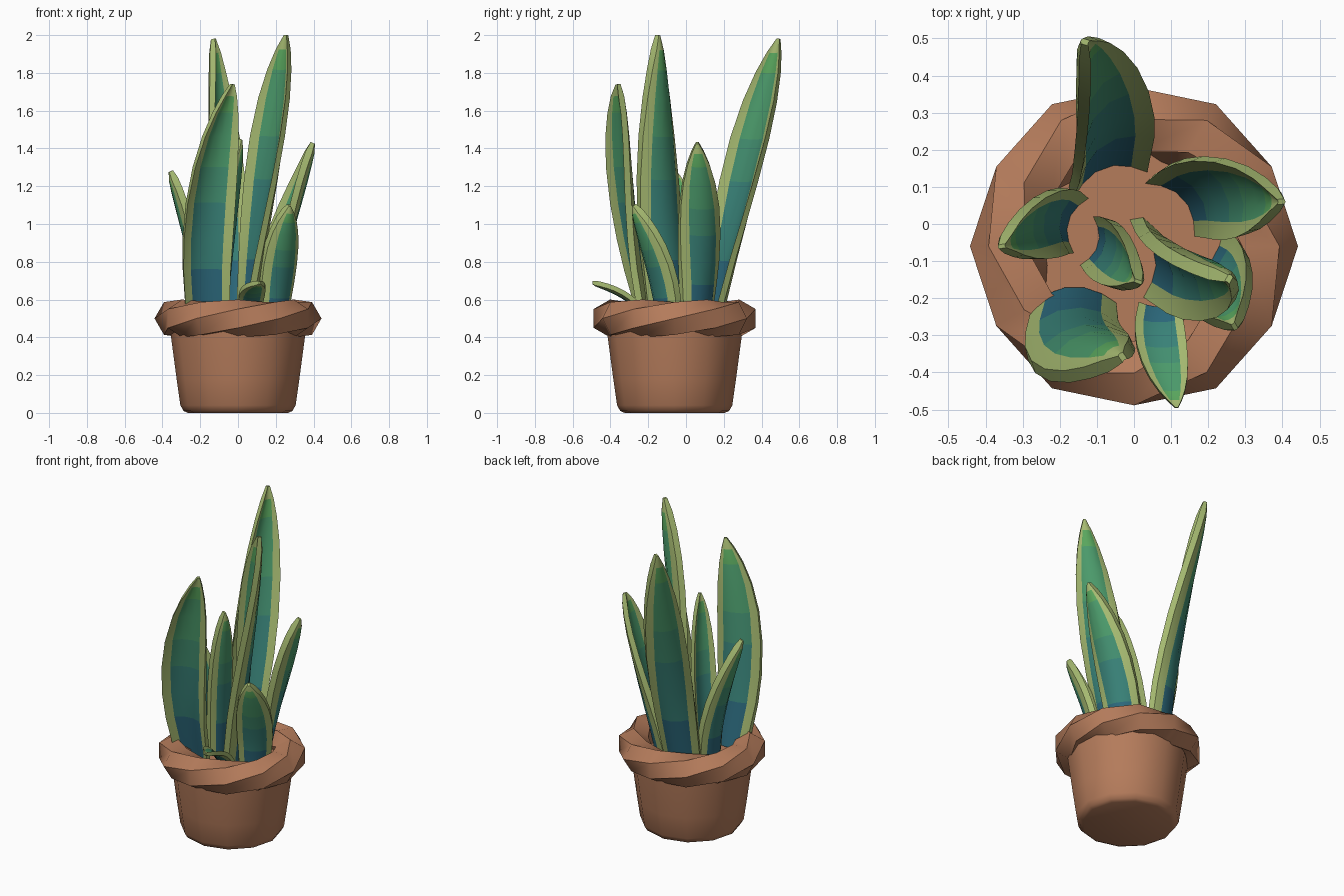
import bpy, bmesh, math
from mathutils import Vector

if "Cube" in bpy.data.objects:
    bpy.data.objects.remove(bpy.data.objects["Cube"])

PY = -0.06      # pot centre in y
SIDES = 12


def mat(name, r, g, b):
    m = bpy.data.materials.new(name)
    m.diffuse_color = (r, g, b, 1)
    m.use_nodes = True
    m.node_tree.nodes["Principled BSDF"].inputs["Base Color"].default_value = m.diffuse_color
    return m


TERRACOTTA = mat("terracotta", 0.46, 0.20, 0.105)
LEAF_MATS = [mat("leaf_margin_light_green", 0.38, 0.49, 0.165),
             mat("leaf_base_blue", 0.025, 0.14, 0.20),
             mat("leaf_lower_teal", 0.04, 0.22, 0.185),
             mat("leaf_middle_green", 0.055, 0.27, 0.16),
             mat("leaf_upper_green", 0.07, 0.32, 0.145),
             mat("leaf_tip_green", 0.10, 0.38, 0.11)]


def finish(name, bm, mats, smooth):
    bmesh.ops.recalc_face_normals(bm, faces=bm.faces)
    me = bpy.data.meshes.new(name)
    bm.to_mesh(me)
    bm.free()
    for m in mats:
        me.materials.append(m)
    ob = bpy.data.objects.new(name, me)
    bpy.context.collection.objects.link(ob)
    bpy.ops.object.select_all(action='DESELECT')
    ob.select_set(True)
    bpy.context.view_layer.objects.active = ob
    bpy.ops.object.shade_smooth_by_angle(angle=math.radians(smooth))
    return ob


def ring_point(i, r, z):
    a = 2 * math.pi * i / SIDES
    return Vector((r * math.cos(a), PY + r * math.sin(a), z))


# Pot body: lathed profile with rounded foot, capped by the soil level
bm = bmesh.new()
profile = [(0.265, 0), (0.288, 0.01), (0.305, 0.04), (0.325, 0.18), (0.357, 0.42), (0.36, 0.48)]
rings = [[bm.verts.new(ring_point(i, r, z)) for i in range(SIDES)] for r, z in profile]
for a, b in zip(rings, rings[1:]):
    for i in range(SIDES):
        j = (i + 1) % SIDES
        bm.faces.new((a[i], a[j], b[j], b[i]))
bm.faces.new(rings[0])
bm.faces.new(rings[-1])
finish("pot_body", bm, [TERRACOTTA], 50)

# Rim: hexagonal tube ring that twists one full turn round the pot
bm = bmesh.new()
rings = []
for i in range(SIDES):
    phase = 2 * math.pi * i / SIDES
    rings.append([bm.verts.new(ring_point(i, 0.342 + 0.1 * math.cos(phase + k * math.pi / 3),
                                          0.5 + 0.1 * math.sin(phase + k * math.pi / 3)))
                  for k in range(6)])
for i in range(SIDES):
    a, b = rings[i], rings[(i + 1) % SIDES]
    for k in range(6):
        bm.faces.new((a[k], b[k], b[(k + 1) % 6], a[(k + 1) % 6]))
finish("pot_rim", bm, [TERRACOTTA], 42)

# Leaf: cupped thick blade; stations along the length, columns across the width
STATIONS = [0, 0.22, 0.35, 0.5, 0.65, 0.78, 0.88, 0.95, 1]
WIDTHS = [0.85, 0.95, 1, 1, 0.92, 0.75, 0.52, 0.28, 0.06]
BANDS = [1, 2, 2, 3, 4, 4, 5, 0]
COLS = [-1, -0.66, -0.25, 0.25, 0.66, 1]


def leaf(name, base, mid, tip, width, ang0, ang1, thick=0.036, cup=0.24):
    base, mid, tip = Vector(base), Vector(mid), Vector(tip)
    ctrl = 2 * mid - (base + tip) / 2           # curve passes through mid at t = 0.5
    sign = None
    bm = bmesh.new()
    loops = []
    for t, f in zip(STATIONS, WIDTHS):
        c = base * (1 - t) ** 2 + ctrl * 2 * t * (1 - t) + tip * t * t
        tan = ((ctrl - base) * (1 - t) + (tip - ctrl) * t).normalized()
        a = math.radians(ang0 + (ang1 - ang0) * t)
        across = Vector((math.cos(a), math.sin(a), 0))
        if sign is None:                        # positive cup opens to the upward-facing side
            sign = 1 if across.cross(tip - base).z > 0 else -1
        n = across.cross(tan).normalized() * sign
        w = width * f
        th = thick * (1 if t < 0.97 else 0.6)
        row = [c + across * (u * w / 2) - n * (cup * w * (1 - u * u)) for u in COLS]
        upper = [bm.verts.new(p + n * th / 2) for p in row]
        lower = [bm.verts.new(p - n * th / 2) for p in row]
        loops.append(upper + lower[::-1])
    count = len(loops[0])
    for s, (a, b) in enumerate(zip(loops, loops[1:])):
        for k in range(count):
            j = (k + 1) % count
            face = bm.faces.new((a[k], a[j], b[j], b[k]))
            face.material_index = BANDS[s] if k % 6 in (1, 2, 3) else 0
    bm.faces.new(loops[0])
    bm.faces.new(loops[-1])
    return finish(name, bm, LEAF_MATS, 35)


Z0 = 0.48


def tall(name, base, mid, tip, width, a0, a1, cup=0.24):
    leaf(name, (*base, Z0), (*mid, (Z0 + tip[2]) / 2), tip, width, a0, a1, cup=cup)


tall("leaf_back", (-0.07, 0.12), (-0.06, 0.28), (-0.13, 0.49, 1.98), 0.25, 20, 72)
tall("leaf_tallest", (0.025, -0.09), (0.12, -0.15), (0.255, -0.15, 2.0), 0.25, -80, -28)
# the front left leaf cups outward
tall("leaf_front_left", (-0.16, -0.23), (-0.145, -0.345), (-0.03, -0.36, 1.74), 0.265, 0, 35, cup=-0.2)
tall("leaf_right", (0.11, 0.05), (0.215, 0.07), (0.395, 0.06, 1.43), 0.23, 133, 92)
tall("leaf_front_right", (0.18, -0.09), (0.215, -0.14), (0.27, -0.275, 1.1), 0.21, 38, 30)
tall("leaf_left", (-0.16, 0.0), (-0.22, 0.0), (-0.355, -0.06, 1.28), 0.18, 75, 100)
tall("leaf_centre", (-0.11, -0.05), (-0.07, -0.08), (0.01, -0.155, 1.45), 0.16, 75, 70)
# Small sprout drooping over the rim
leaf("leaf_sprout", (0.07, -0.22, 0.53), (0.075, -0.33, 0.635), (0.115, -0.495, 0.69),
     0.135, 0, 0, thick=0.025, cup=0.14)
